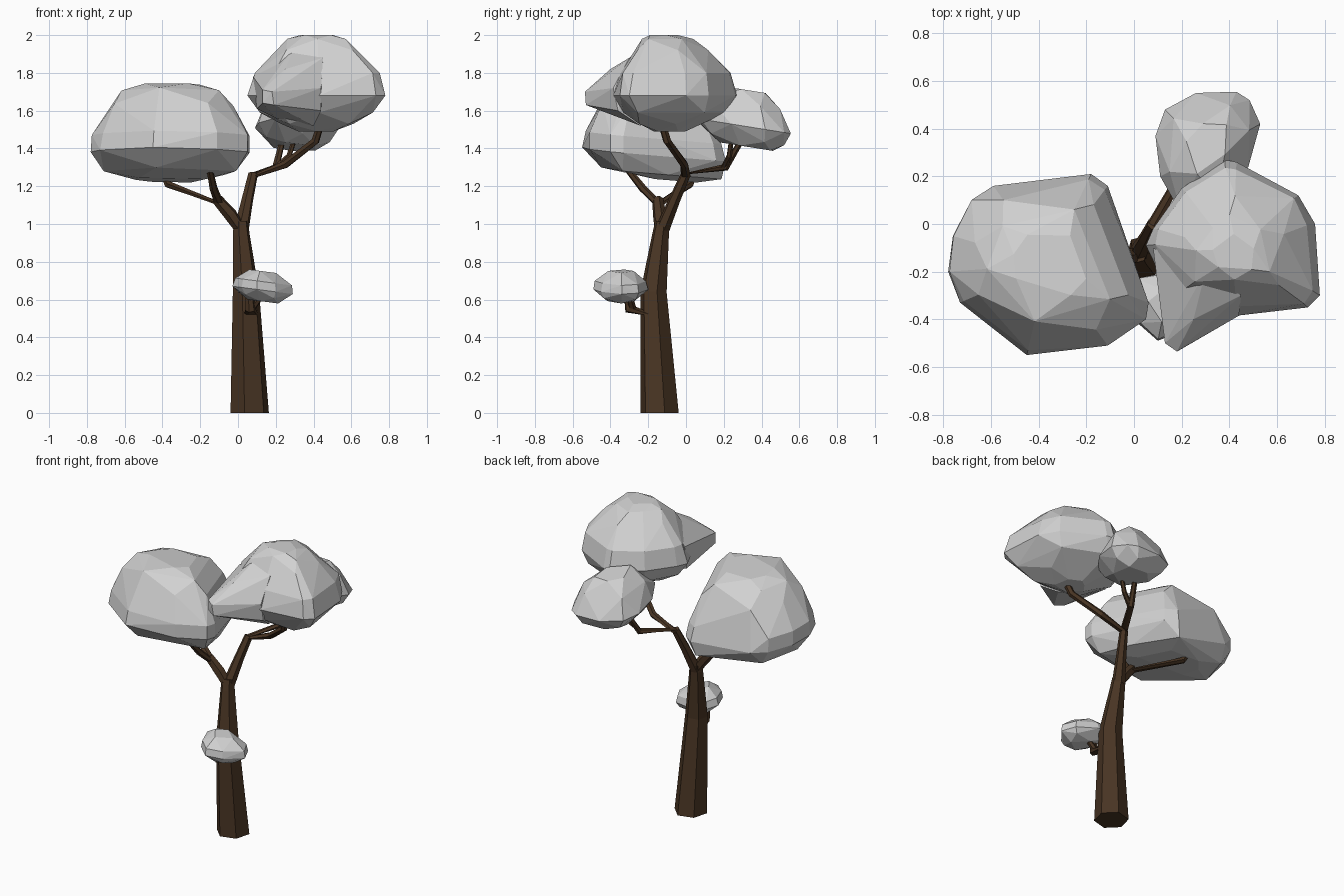
import bpy, bmesh, math, random
from mathutils import Vector

random.seed(4)
cube = bpy.data.objects.get("Cube")
if cube:
    bpy.data.objects.remove(cube)


def make_material(name, rgb):
    mat = bpy.data.materials.new(name)
    mat.use_nodes = True
    mat.diffuse_color = (*rgb, 1)
    bsdf = next(n for n in mat.node_tree.nodes if n.type == 'BSDF_PRINCIPLED')
    bsdf.inputs["Base Color"].default_value = (*rgb, 1)
    return mat


bark = make_material("dark brown bark", (0.066, 0.035, 0.017))
leaf = make_material("pale grey foliage", (0.64, 0.64, 0.64))


def finish(name, bm, mat):
    bmesh.ops.recalc_face_normals(bm, faces=bm.faces)
    mesh = bpy.data.meshes.new(name)
    bm.to_mesh(mesh)
    bm.free()
    mesh.materials.append(mat)
    obj = bpy.data.objects.new(name, mesh)
    bpy.context.collection.objects.link(obj)
    return obj


def limb(name, path, sides=6):
    """Tapering tube through (x, y, z, radius) points."""
    bm = bmesh.new()
    pts = [Vector(p[:3]) for p in path]
    rings = []
    for i, p in enumerate(pts):
        before = (p - pts[i - 1]).normalized() if i else Vector()
        after = (pts[i + 1] - p).normalized() if i + 1 < len(pts) else Vector()
        axis = (before + after).normalized() if i else Vector((0, 0, 1))
        turn = Vector((0, 0, 1)).rotation_difference(axis)
        ring = []
        for k in range(sides):
            a = math.tau * (k + 0.25) / sides
            ring.append(bm.verts.new(p + turn @ Vector((math.cos(a), math.sin(a), 0)) * path[i][3]))
        rings.append(ring)
    for lower, upper in zip(rings, rings[1:]):
        for k in range(sides):
            n = (k + 1) % sides
            bm.faces.new((lower[k], lower[n], upper[n], upper[k]))
    bm.faces.new(rings[0])
    bm.faces.new(rings[-1])
    return finish(name, bm, bark)


def hull(name, points):
    bm = bmesh.new()
    for p in points:
        bm.verts.new(p)
    out = bmesh.ops.convex_hull(bm, input=bm.verts)
    loose = {v for v in out["geom_interior"] + out["geom_unused"] if isinstance(v, bmesh.types.BMVert)}
    bmesh.ops.delete(bm, geom=list(loose), context='VERTS')
    bmesh.ops.dissolve_limit(bm, angle_limit=math.radians(6), verts=bm.verts, edges=bm.edges)
    return finish(name, bm, leaf)


def crown(name, outline, levels, tilt=(0, 0)):
    """Faceted blob: plan outline scaled at each (height, scale, y shift), sloping by tilt."""
    flat = [Vector(p) for p in outline]
    low = Vector((min(p.x for p in flat), min(p.y for p in flat)))
    high = Vector((max(p.x for p in flat), max(p.y for p in flat)))
    mid = (low + high) / 2
    points = []
    for i, (z, scale, dy) in enumerate(levels):
        ring = flat
        if scale < 0.9:
            # coarser rings towards the poles give larger facets
            ring = flat[i % 2::2]
        for p in ring:
            s = scale * (1 if scale == 1 else random.uniform(0.97, 1.06))
            off = (p - mid) * s
            points.append((mid.x + off.x, mid.y + off.y + dy, z - off.dot(Vector(tilt))))
    return hull(name, points)


# Trunk and branches
limb("trunk", [(0.062, -0.14, 0, 0.105), (0.042, -0.172, 0.64, 0.072),
               (0.018, -0.135, 0.94, 0.046), (0.015, -0.125, 1.01, 0.04)])
limb("main_branch", [(0.015, -0.13, 0.96, 0.042), (0.05, -0.06, 1.13, 0.031), (0.08, 0, 1.265, 0.026)])
limb("right_branch", [(0.08, 0, 1.25, 0.026), (0.25, -0.01, 1.315, 0.022),
                      (0.41, -0.1, 1.44, 0.022), (0.44, -0.13, 1.54, 0.02)])
limb("back_branch", [(0.08, 0, 1.265, 0.024), (0.2, 0.21, 1.3, 0.02), (0.23, 0.28, 1.42, 0.016)])
limb("back_twig", [(0.2, 0.2, 1.3, 0.018), (0.27, 0.23, 1.36, 0.015), (0.3, 0.24, 1.45, 0.012)])
limb("left_branch", [(0.02, -0.13, 0.96, 0.036), (-0.04, -0.14, 1.05, 0.036), (-0.11, -0.15, 1.13, 0.03)])
limb("left_back_branch", [(-0.08, -0.15, 1.1, 0.028), (-0.37, 0.02, 1.21, 0.021), (-0.4, 0.04, 1.27, 0.016)])
limb("left_front_branch", [(-0.1, -0.15, 1.11, 0.027), (-0.13, -0.23, 1.19, 0.021), (-0.15, -0.31, 1.29, 0.017)])
limb("low_branch", [(0.07, -0.2, 0.52, 0.04), (0.065, -0.3, 0.55, 0.028), (0.06, -0.31, 0.64, 0.02)])
limb("low_twig", [(0.065, -0.28, 0.54, 0.022), (0.13, -0.3, 0.63, 0.016)])

# Foliage crowns
crown("left_crown",
      [(-0.59, 0.16), (-0.18, 0.21), (-0.11, 0.16), (-0.02, -0.12), (0.06, -0.33), (0.05, -0.4),
       (-0.11, -0.51), (-0.45, -0.55), (-0.73, -0.33), (-0.78, -0.2), (-0.76, -0.05), (-0.68, 0.1)],
      [(1.235, 0.45, 0.08), (1.27, 0.82, 0.03), (1.37, 1, 0), (1.46, 0.96, 0),
       (1.62, 0.78, 0), (1.7, 0.6, 0), (1.735, 0.36, 0)], tilt=(0.02, 0.09))
crown("right_crown",
      [(0.38, 0.27), (0.43, 0.26), (0.69, 0.12), (0.76, 0), (0.78, -0.3), (0.73, -0.35),
       (0.43, -0.385), (0.16, -0.32), (0.05, -0.09), (0.08, -0.02), (0.2, 0.15)],
      [(1.49, 0.25, -0.03), (1.53, 0.55, -0.03), (1.59, 0.83, 0), (1.68, 1, 0),
       (1.8, 0.9, 0), (1.92, 0.62, -0.02), (1.98, 0.4, -0.04), (2.0, 0.24, -0.06)])
# Forward lobe, its broad base sunk into the right crown
hull("right_crown_lobe",
     [(0.13, -0.5, 1.71), (0.13, -0.5, 1.64), (0.18, -0.535, 1.7), (0.19, -0.53, 1.63),
      (0.08, -0.1, 1.78), (0.3, -0.2, 1.94), (0.45, -0.3, 1.88), (0.44, -0.385, 1.72),
      (0.25, -0.4, 1.82), (0.1, -0.15, 1.61), (0.44, -0.36, 1.6), (0.4, -0.24, 1.52), (0.2, -0.2, 1.56)])
crown("back_crown",
      [(0.26, 0.55), (0.43, 0.555), (0.485, 0.52), (0.53, 0.42), (0.48, 0.24), (0.35, 0.08),
       (0.2, 0.04), (0.11, 0.2), (0.09, 0.37), (0.13, 0.48)],
      [(1.41, 0.55, 0.02), (1.45, 0.8, 0.02), (1.52, 1, 0), (1.64, 0.8, 0), (1.71, 0.42, 0.02)],
      tilt=(0, 0.16))
crown("low_crown",
      [(-0.03, -0.3), (0.02, -0.42), (0.1, -0.49), (0.2, -0.45), (0.29, -0.34), (0.25, -0.25),
       (0.11, -0.2), (0, -0.22)],
      [(0.59, 0.5, 0), (0.615, 0.85, 0), (0.65, 1, 0), (0.695, 0.92, 0), (0.75, 0.45, 0)],
      tilt=(0.13, 0))
